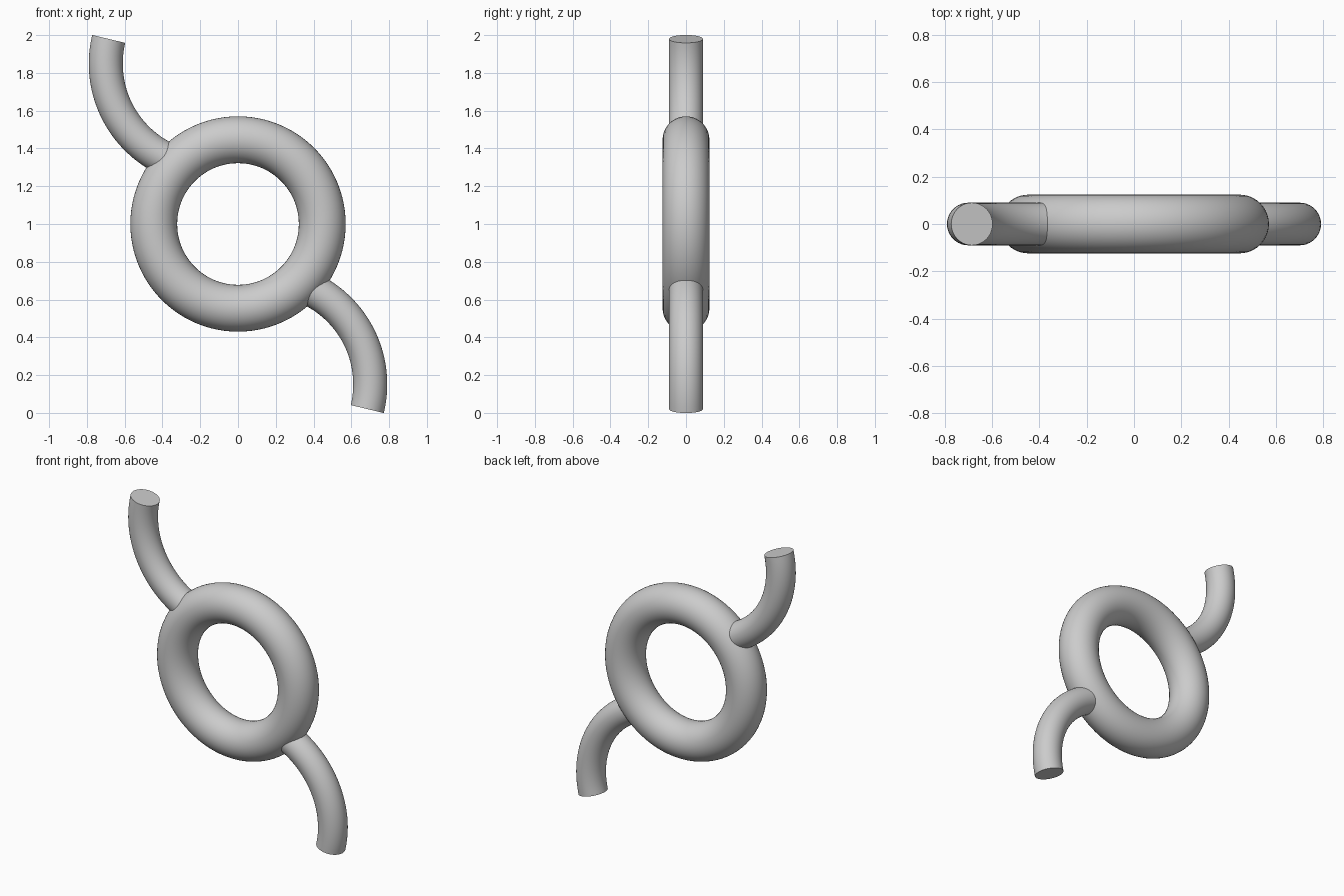
import bpy, bmesh
from math import radians
from mathutils import Matrix, Vector

if "Cube" in bpy.data.objects:
    bpy.data.objects.remove(bpy.data.objects["Cube"])


def smooth(obj):
    bpy.ops.object.select_all(action='DESELECT')
    obj.select_set(True)
    bpy.context.view_layer.objects.active = obj
    bpy.ops.object.shade_smooth_by_angle(angle=radians(35))


# Central ring, standing upright and facing the front
bpy.ops.mesh.primitive_torus_add(major_radius=0.446, minor_radius=0.124,
                                 major_segments=96, minor_segments=40,
                                 location=(0, 0, 1), rotation=(radians(90), 0, 0))
ring = bpy.context.object
ring.name = "ring"
smooth(ring)


# Curved round arm: a circle spun along an arc, relative to the ring centre
def make_arm(name, turn):
    tube, bend, start, end = 0.09, 0.56, 166.5, 247
    pivot = Vector((-0.14, 0, 0.849))
    bm = bmesh.new()
    place = (Matrix.Translation(pivot) @ Matrix.Rotation(radians(-start), 4, 'Y')
             @ Matrix.Translation((bend, 0, 0)))
    bmesh.ops.create_circle(bm, segments=40, radius=tube, matrix=place)
    bmesh.ops.spin(bm, geom=bm.verts[:] + bm.edges[:], cent=pivot, axis=(0, -1, 0),
                   angle=radians(end - start), steps=28)
    bmesh.ops.holes_fill(bm, edges=[e for e in bm.edges if e.is_boundary], sides=0)
    bmesh.ops.recalc_face_normals(bm, faces=bm.faces[:])
    mesh = bpy.data.meshes.new(name)
    bm.to_mesh(mesh)
    bm.free()
    arm = bpy.data.objects.new(name, mesh)
    arm.location = (0, 0, 1)
    arm.rotation_euler = (0, turn, 0)
    bpy.context.collection.objects.link(arm)
    smooth(arm)


# Two arms, half a turn apart
make_arm("upper_arm", 0)
make_arm("lower_arm", radians(180))
